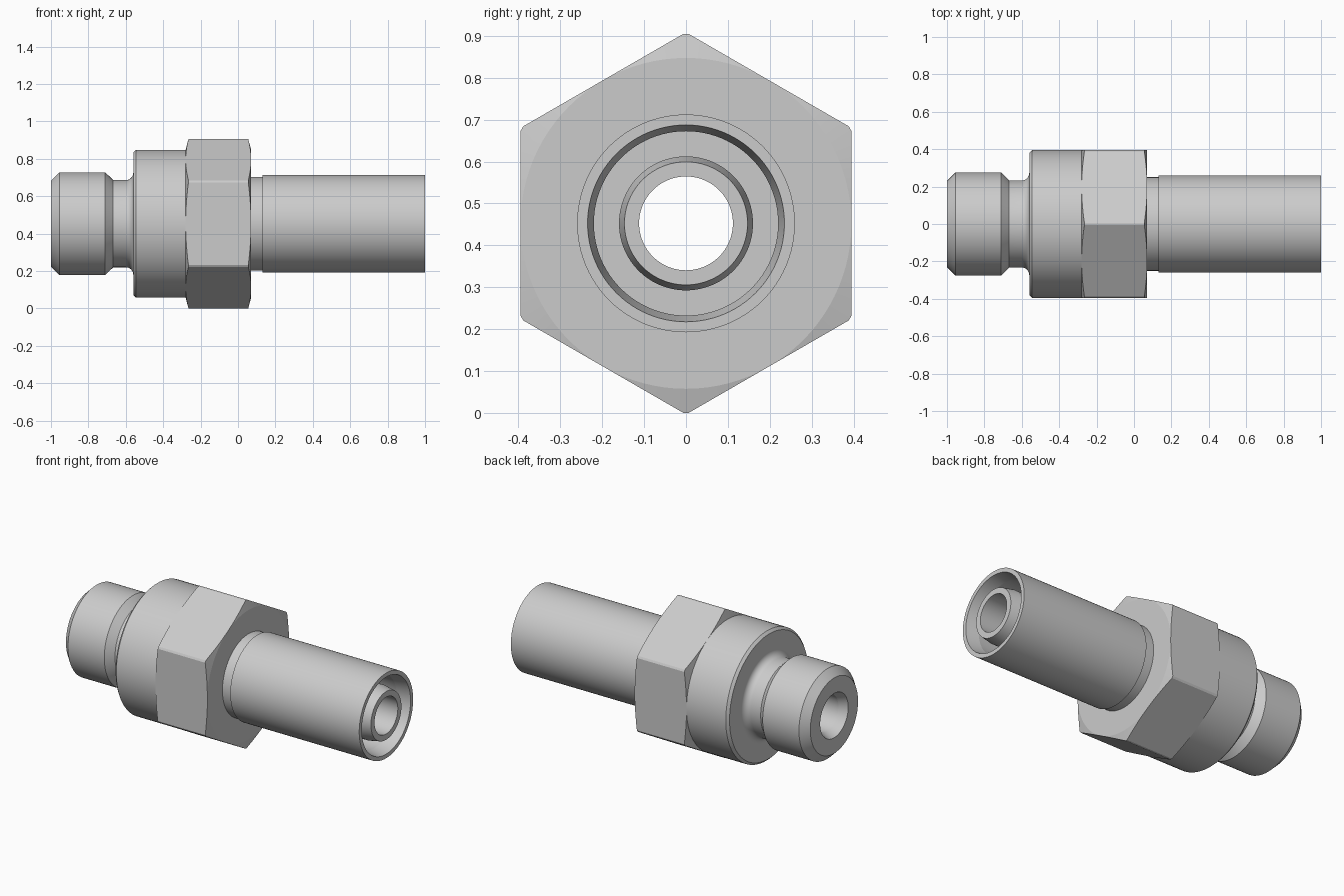
import bpy, bmesh, math
from mathutils import Vector

if "Cube" in bpy.data.objects:
    bpy.data.objects.remove(bpy.data.objects["Cube"], do_unlink=True)

AXIS_Z = 0.4525
SEGMENTS = 96

steel = bpy.data.materials.new("brushed grey steel")
steel.use_nodes = True
steel.diffuse_color = (0.6, 0.6, 0.6, 1)
steel.node_tree.nodes["Principled BSDF"].inputs["Base Color"].default_value = (0.6, 0.6, 0.6, 1)


def add_object(name, bm):
    bmesh.ops.recalc_face_normals(bm, faces=bm.faces)
    mesh = bpy.data.meshes.new(name)
    bm.to_mesh(mesh)
    bm.free()
    mesh.materials.append(steel)
    obj = bpy.data.objects.new(name, mesh)
    bpy.context.collection.objects.link(obj)
    obj.location.z = AXIS_Z
    return obj


def lathe(name, profile):
    """Spin a closed (x, radius) outline about the x axis."""
    bm = bmesh.new()
    verts = [bm.verts.new((x, 0, r)) for x, r in profile]
    edges = [bm.edges.new((v, verts[i - 1])) for i, v in enumerate(verts)]
    bmesh.ops.spin(bm, geom=verts + edges, cent=(0, 0, 0), axis=(1, 0, 0),
                   angle=math.tau, steps=SEGMENTS, use_duplicate=False)
    bmesh.ops.remove_doubles(bm, verts=bm.verts, dist=1e-5)
    return add_object(name, bm)


def smooth(obj):
    bpy.ops.object.select_all(action='DESELECT')
    obj.select_set(True)
    bpy.context.view_layer.objects.active = obj
    bpy.ops.object.shade_smooth_by_angle(angle=math.radians(9))


# Concave fillet between neck and shoulder
fillet = [(-0.60 + 0.04 * math.sin(a), 0.273 - 0.04 * math.cos(a))
          for a in (math.pi / 2 * i / 12 for i in range(13))]

# Turned body: threaded end, neck, collar, groove, tube, recess and through bore
body = lathe("fitting_body", [
    (-1, 0.135), (-1, 0.23), (-0.955, 0.275), (-0.71, 0.275), (-0.667, 0.233),
    *fillet,
    (-0.56, 0.38), (-0.545, 0.395), (-0.28, 0.395), (-0.28, 0.25),
    (0.13, 0.25), (0.13, 0.26), (1, 0.26),
    (1, 0.235), (0.92, 0.22), (0.3, 0.22), (0.3, 0.16), (0.93, 0.16), (1, 0.147),
    (1, 0.112), (-0.95, 0.112),
])
smooth(body)

# Hexagon nut section, corners trimmed by a chamfered ring
nut = lathe("hexagon_nut", [
    (-0.28, 0.245), (-0.28, 0.395), (-0.265, 0.4525),
    (0.055, 0.4525), (0.07, 0.395), (0.07, 0.245),
])
bm = bmesh.new()
radius = 0.395 / math.cos(math.pi / 6)
corners = [(radius * math.sin(k * math.pi / 3), radius * math.cos(k * math.pi / 3)) for k in range(6)]
base = bm.faces.new([bm.verts.new((-0.4, y, z)) for y, z in corners])
top = bmesh.ops.extrude_face_region(bm, geom=[base])["geom"]
bmesh.ops.translate(bm, vec=Vector((0.6, 0, 0)),
                    verts=[g for g in top if isinstance(g, bmesh.types.BMVert)])
cutter = add_object("hexagon_cutter", bm)

trim = nut.modifiers.new("hexagon", 'BOOLEAN')
trim.operation = 'INTERSECT'
trim.solver = 'EXACT'
trim.object = cutter
bpy.context.view_layer.update()
bpy.context.view_layer.objects.active = nut
nut.select_set(True)
bpy.ops.object.modifier_apply(modifier=trim.name)
bpy.data.objects.remove(cutter, do_unlink=True)
smooth(nut)
